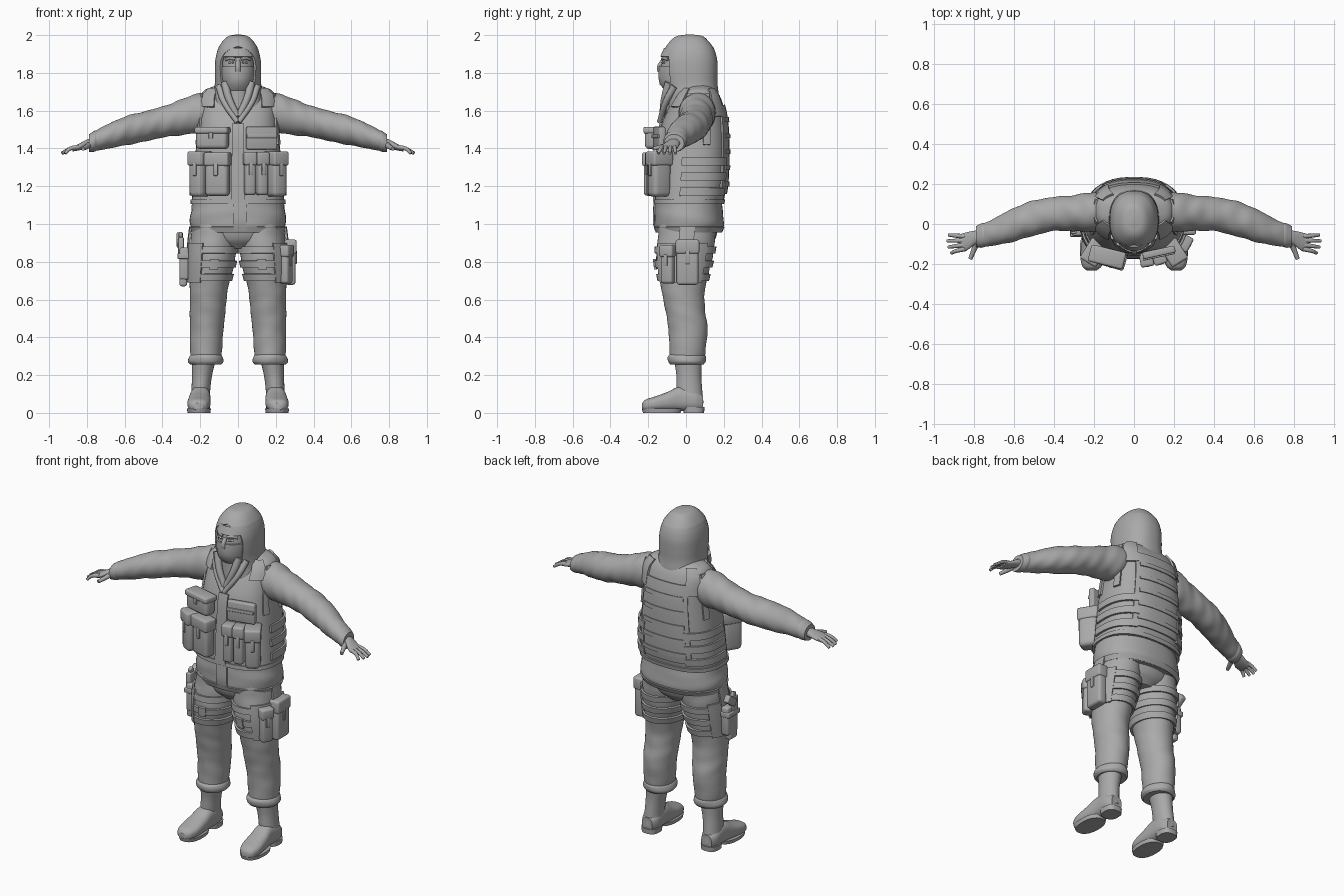
import bpy, bmesh, math
from mathutils import Matrix, Vector

cube = bpy.data.objects.get("Cube")
if cube:
    bpy.data.objects.remove(cube)

grey = bpy.data.materials.new("plain_grey")
grey.use_nodes = True
grey.diffuse_color = (0.4, 0.4, 0.4, 1)
grey.node_tree.nodes["Principled BSDF"].inputs["Base Color"].default_value = (0.4, 0.4, 0.4, 1)
parts = []


def add(name, mesh):
    mesh.materials.clear()
    mesh.materials.append(grey)
    ob = bpy.data.objects.new(name, mesh)
    bpy.context.scene.collection.objects.link(ob)
    parts.append(ob)
    return ob


def add_bm(name, bm):
    mesh = bpy.data.meshes.new(name)
    bm.to_mesh(mesh)
    bm.free()
    return add(name, mesh)


def mirror(*obs):
    for ob in obs:
        twin = ob.copy()
        twin.data = ob.data.copy()
        twin.name = ob.name.replace("left", "right")
        twin.data.transform(Matrix.Scale(-1, 4, (1, 0, 0)))
        twin.data.flip_normals()
        bpy.context.scene.collection.objects.link(twin)
        parts.append(twin)


def at(secs, t):
    """Smoothly interpolated cross-section at station t."""
    i = max([k for k in range(len(secs) - 1) if secs[k][0] <= t + 1e-6] or [0])
    a, b = secs[i], secs[i + 1]
    p, n = secs[max(i - 1, 0)], secs[min(i + 2, len(secs) - 1)]
    h = b[0] - a[0]
    u = (t - a[0]) / h
    out = []
    for k in range(1, len(a)):
        ma = (b[k] - p[k]) / (b[0] - p[0]) * h
        mb = (n[k] - a[k]) / (n[0] - a[0]) * h
        d = b[k] - a[k]
        out.append(a[k] + u * (ma + u * (3 * d - 2 * ma - mb + u * (ma + mb - 2 * d))))
    return out


def point(secs, t, deg, e=1.0, axis="z", off=0.0, ripple=0.0):
    c1, c2, r1, r2 = at(secs, t)[:4]
    a = math.radians(deg)
    c, s = math.cos(a), math.sin(a)
    k = 1 + ripple * (math.sin(75 * t + 3 * s) + math.sin(47 * t - 4 * c))
    p = c1 + math.copysign(abs(c) ** e, c) * (max(r1, .002) * k + off)
    q = c2 + math.copysign(abs(s) ** e, s) * (max(r2, .002) * k + off)
    return {"z": (p, q, t), "x": (t, p, q), "y": (p, t, q)}[axis]


def grid(bm, rows, closed):
    vs = [[bm.verts.new(p) for p in row] for row in rows]
    n = len(rows[0])
    for r0, r1 in zip(vs, vs[1:]):
        for j in range(n if closed else n - 1):
            k = (j + 1) % n
            bm.faces.new((r0[j], r0[k], r1[k], r1[j]))
    return vs


def loft(name, secs, e=1.0, axis="z", ripple=0.0, n=40, sub=5):
    ts = [a[0] + (b[0] - a[0]) * k / sub for a, b in zip(secs, secs[1:]) for k in range(sub)]
    ts.append(secs[-1][0])
    bm = bmesh.new()
    vs = grid(bm, [[point(secs, t, 360 * j / n, e, axis, 0, ripple) for j in range(n)]
                   for t in ts], True)
    bm.faces.new(vs[0])
    bm.faces.new(vs[-1])
    bmesh.ops.recalc_face_normals(bm, faces=bm.faces)
    return add_bm(name, bm)


def patch(name, secs, z0, z1, a0, a1, off=.006, thick=.01, e=1.0):
    """Strip or panel that hugs a lofted body."""
    n = max(4, int(abs(a1 - a0) / 8))
    m = max(1, int((z1 - z0) / .03))
    bm = bmesh.new()
    grid(bm, [[point(secs, z0 + (z1 - z0) * i / m, a0 + (a1 - a0) * j / n, e, "z", off)
               for j in range(n + 1)] for i in range(m + 1)], False)
    if abs(a1 - a0) >= 360:
        bmesh.ops.remove_doubles(bm, verts=bm.verts, dist=1e-5)
    ob = add_bm(name, bm)
    mod = ob.modifiers.new("thickness", "SOLIDIFY")
    mod.thickness, mod.offset = thick, 0
    return ob


def box(name, loc, size, yaw=0, lean=0, bevel=.012):
    bm = bmesh.new()
    bmesh.ops.create_cube(bm, size=1)
    mat = (Matrix.Translation(loc) @ Matrix.Rotation(math.radians(yaw), 4, "Z")
           @ Matrix.Rotation(math.radians(lean), 4, "X") @ Matrix.Diagonal((*size, 1)))
    bm.transform(mat)
    ob = add_bm(name, bm)
    mod = ob.modifiers.new("round", "BEVEL")
    mod.width, mod.segments = bevel, 3
    return ob


def pouch(name, loc, size, yaw=0):
    """Rounded pocket with a closing flap and a tab."""
    w, d, h = size
    x, y, z = loc
    a = math.radians(yaw)
    front = Vector((math.sin(a), -math.cos(a), 0)) * d / 2
    return [box(name, loc, size, yaw, 0, min(size) * .28),
            box(name + "_flap", (x, y, z + h * .36), (w + .01, d + .012, h * .32), yaw),
            box(name + "_tab", Vector((x, y, z + h * .12)) + front, (.022, .014, h * .3), yaw, 0, .004)]


def tube(name, pts, radius, taper=1.0):
    cu = bpy.data.curves.new(name, "CURVE")
    cu.dimensions, cu.bevel_depth, cu.bevel_resolution = "3D", radius, 3
    cu.use_fill_caps = True
    sp = cu.splines.new("BEZIER")
    sp.bezier_points.add(len(pts) - 1)
    for i, (bp, p) in enumerate(zip(sp.bezier_points, pts)):
        bp.co = p
        bp.handle_left_type = bp.handle_right_type = "AUTO"
        bp.radius = 1 + (taper - 1) * i / (len(pts) - 1)
    tmp = bpy.data.objects.new(name, cu)
    mesh = bpy.data.meshes.new_from_object(tmp)
    bpy.data.objects.remove(tmp)
    return add(name, mesh)


# Trousers
leg = [(.265, .17, .005, .078, .088), (.32, .17, .008, .084, .094), (.45, .165, .01, .089, .104),
       (.55, .16, -.005, .095, .105), (.65, .155, -.015, .1, .115), (.8, .137, -.01, .12, .145),
       (.9, .13, 0, .122, .152), (1.0, .125, .01, .115, .15)]
mirror(loft("left_trouser_leg", leg, ripple=.008),
       loft("left_trouser_cuff", [(.255, .17, .005, .08, .088), (.27, .17, .005, .092, .1),
                                  (.295, .17, .005, .09, .1), (.31, .17, .006, .08, .09)], ripple=.015))
loft("trouser_seat", [(.87, 0, .01, .1, .1), (.92, 0, .01, .2, .145), (1.02, 0, .01, .235, .165)])

# Boots
mirror(loft("left_boot_shaft", [(.05, .2, .025, .052, .068), (.12, .197, .018, .05, .068),
                                (.2, .19, .015, .053, .066), (.29, .18, .01, .065, .075)]),
       loft("left_boot_foot", [(-.232, .212, .034, .025, .018), (-.215, .211, .04, .046, .03),
                               (-.17, .208, .047, .06, .038), (-.1, .204, .06, .059, .05),
                               (-.03, .2, .075, .054, .065), (.05, .2, .065, .052, .055),
                               (.09, .2, .055, .035, .04)], .8, "y"),
       loft("left_boot_sole", [(.0, .207, -.128, .06, .1), (.022, .207, -.128, .064, .106)], .85),
       loft("left_boot_heel", [(.0, .2, .042, .05, .054), (.03, .2, .042, .053, .056)], .75))

# Jacket body with hem
jacket = [(.955, 0, .015, .24, .168), (1.0, 0, .017, .254, .184), (1.1, 0, .013, .245, .178),
          (1.3, 0, .02, .222, .17), (1.5, 0, .04, .2, .16), (1.66, 0, .06, .17, .1)]
loft("jacket", jacket, .88, ripple=.006)
patch("jacket_hem", jacket, .957, .985, 0, 360, .003, .008, .88)
patch("jacket_front_flap", jacket, .965, 1.11, 266, 278, .004, .008, .88)

# Vest
vest = [(1.105, 0, .015, .246, .18), (1.2, 0, .026, .24, .188), (1.35, 0, .034, .228, .186),
        (1.5, 0, .04, .212, .178), (1.6, 0, .053, .205, .152), (1.67, 0, .063, .2, .12),
        (1.71, 0, .068, .175, .09), (1.735, 0, .07, .11, .06)]
loft("vest", vest, .8)
patch("vest_zip", vest, 1.12, 1.53, 265, 275, .005, .01, .8)
patch("vest_bottom_trim", vest, 1.106, 1.13, 0, 360, .003, .008, .8)
patch("back_plate", vest, 1.16, 1.63, 52, 128, .004, .012, .8)
for i in range(5):
    patch("back_webbing", vest, 1.2 + .085 * i, 1.225 + .085 * i, 60, 120, .012, .007, .8)
for i in range(3):
    z = 1.15 + .08 * i
    mirror(patch("left_side_strap", vest, z, z + .042, -12, 62, .009, .012, .8))
mirror(patch("left_shoulder_strap_back", vest, 1.57, 1.715, 28, 58, .005, .014, .8),
       patch("left_shoulder_strap_front", vest, 1.62, 1.715, -58, -28, .005, .014, .8),
       patch("left_armhole_front_trim", vest, 1.42, 1.69, -24, -12, .004, .012, .8),
       patch("left_armhole_back_trim", vest, 1.42, 1.69, 12, 24, .004, .012, .8))

# Chest pouches
pouch("right_radio_pouch", (-.135, -.165, 1.455), (.17, .075, .115), -14)
pouch("right_wide_pouch", (-.108, -.178, 1.262), (.125, .07, .225), -16)
pouch("right_outer_pouch", (-.2, -.142, 1.262), (.085, .11, .235), -32)
pouch("left_inner_pouch", (.063, -.178, 1.265), (.058, .06, .225), 10)
pouch("left_middle_pouch", (.126, -.165, 1.265), (.058, .065, .225), 18)
pouch("left_outer_pouch", (.2, -.142, 1.262), (.085, .11, .235), 32)
box("left_chest_panel", (.125, -.142, 1.455), (.165, .035, .12), 12, 0, .008)
box("left_chest_panel_strap", (.125, -.16, 1.465), (.165, .014, .02), 12, 0, .004)

# Sleeves and hands
arm = [(.14, .06, 1.595, .085, .09), (.2, .06, 1.59, .098, .105), (.3, .055, 1.565, .09, .094),
       (.4, .05, 1.54, .085, .082), (.5, .03, 1.515, .088, .08), (.6, -.003, 1.492, .084, .076),
       (.7, -.04, 1.46, .068, .063), (.765, -.058, 1.437, .056, .05), (.785, -.062, 1.43, .045, .042)]
mirror(loft("left_sleeve", arm, axis="x", ripple=.015, sub=8),
       loft("left_sleeve_cuff", [(.745, -.053, 1.443, .058, .053), (.76, -.057, 1.438, .061, .056),
                                 (.79, -.063, 1.428, .052, .047)], axis="x", ripple=.01),
       loft("left_palm", [(.76, -.06, 1.435, .03, .028), (.8, -.07, 1.424, .036, .023),
                          (.84, -.088, 1.408, .046, .018), (.875, -.094, 1.396, .042, .012)], axis="x"))
fingers = [(-.062, -.055, .928), (-.082, -.085, .935), (-.104, -.116, .93), (-.124, -.146, .915)]
for y0, y1, tip in fingers:
    mirror(tube("left_finger", [(.845, y0, 1.408), (.89, (y0 + y1) / 2, 1.398), (tip, y1, 1.374)], .0125, .65))
mirror(tube("left_thumb", [(.785, -.085, 1.422), (.8, -.125, 1.41), (.82, -.175, 1.398)], .017, .6))

# Head with face mask and cap
head = [(1.58, 0, .0, .08, .085), (1.7, 0, -.01, .075, .085), (1.74, 0, -.03, .074, .098),
        (1.8, 0, -.035, .083, .1), (1.86, 0, -.027, .086, .1), (1.92, 0, -.02, .08, .09),
        (1.97, 0, -.01, .04, .05)]
loft("head", head)
patch("face_mask", head, 1.71, 1.835, 180, 360, .006, .01)
patch("cap_band", head, 1.885, 1.93, 180, 360, .008, .012)
tube("nose", [(0, -.122, 1.865), (0, -.14, 1.83), (0, -.136, 1.808)], .012, 1.3)
tube("left_brow", [(.015, -.125, 1.873), (.04, -.117, 1.878), (.065, -.095, 1.87)], .008)
tube("left_eye", [(.022, -.124, 1.855), (.035, -.12, 1.857), (.048, -.113, 1.855)], .006)
mirror(parts[-2], parts[-1])

# Hood, open at the front (last value is half of the opening angle)
hood = [(1.62, 0, .04, .145, .13, 16), (1.68, 0, .035, .125, .132, 32), (1.74, 0, .025, .116, .135, 42),
        (1.8, 0, .02, .116, .14, 46), (1.86, 0, .018, .114, .141, 46), (1.9, 0, .018, .107, .133, 36),
        (1.925, 0, .018, .099, .124, 17), (1.937, 0, .018, .094, .117, 0), (1.97, 0, .018, .07, .09, 0),
        (1.99, 0, .02, .044, .06, 0), (1.996, 0, .02, .012, .016, 0)]
bm = bmesh.new()
rows = []
for a, b in zip(hood, hood[1:] + hood[-1:]):
    for k in range(4 if b != a else 1):
        t = a[0] + (b[0] - a[0]) * k / 4
        gap = max(at(hood, t)[4], 0) if a[5] else 0
        rows.append([point(hood, t, 270 + gap + (360 - 2 * gap) * j / 48, .85) for j in range(49)])
rings = grid(bm, rows, False)
bm.faces.new(rings[-1][:-1])
bmesh.ops.remove_doubles(bm, verts=bm.verts, dist=1e-5)
bmesh.ops.recalc_face_normals(bm, faces=bm.faces)
hood_ob = add_bm("hood", bm)
mod = hood_ob.modifiers.new("thickness", "SOLIDIFY")
mod.thickness, mod.offset = .014, 0

# Crossed collar and neck scarf
mirror(tube("left_collar", [(.1, -.06, 1.73), (.075, -.105, 1.65), (.004, -.14, 1.54)], .02, .7),
       tube("left_inner_collar", [(.07, -.09, 1.75), (.05, -.112, 1.67), (.004, -.125, 1.57)], .022, .8))
loft("neck_scarf", [(1.55, 0, -.02, .05, .095), (1.65, 0, -.01, .08, .1), (1.73, 0, -.012, .078, .095)])

# Thigh straps
for z in (.7, .77, .845):
    mirror(patch("left_thigh_strap", leg, z, z + .036, 0, 360, .006, .012))
mirror(patch("left_thigh_panel", leg, .69, .9, -65, 45, .009, .01),
       patch("left_drop_strap", leg, .86, .985, -14, 14, .012, .01),
       patch("left_strap_buckle", leg, .76, .815, 255, 275, .012, .014))

# Left thigh pouches
pouch("left_thigh_pouch", (.277, .008, .795), (.115, .055, .235), 90)
pouch("left_thigh_small_pouch", (.253, -.095, .785), (.07, .055, .2), 62)

# Right holster and sidearm
box("right_holster", (-.285, -.01, .79), (.1, .05, .17), -90, 0, .012)
box("right_holster_tip", (-.29, -.02, .705), (.07, .04, .07), -90, 0, .012)
box("right_holster_strap", (-.29, -.01, .83), (.108, .06, .03), -90, 0, .005)
box("sidearm_slide", (-.302, -.025, .885), (.05, .03, .09), -90, 0, .006)
box("sidearm_grip", (-.308, .015, .915), (.034, .09, .045), 0, 35, .008)
box("sidearm_hammer", (-.304, -.02, .94), (.02, .03, .03), 0, 20, .005)

# Bake modifiers and shade smooth with sharp creases
bpy.context.view_layer.update()
dg = bpy.context.evaluated_depsgraph_get()
baked = [bpy.data.meshes.new_from_object(ob.evaluated_get(dg)) for ob in parts]
for ob, mesh in zip(parts, baked):
    ob.modifiers.clear()
    ob.data = mesh
    mesh.shade_smooth()
    mesh.set_sharp_from_angle(angle=math.radians(40))
